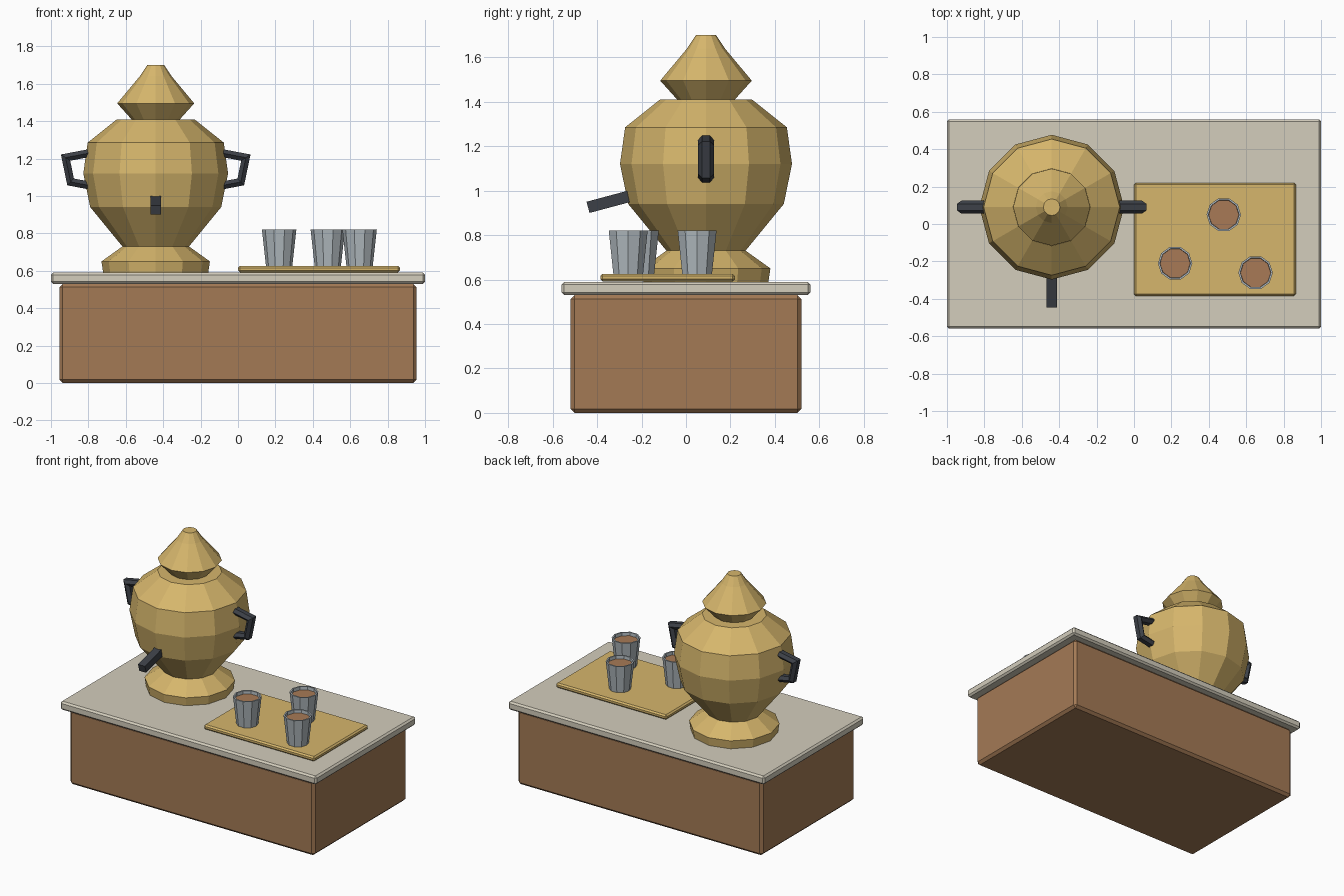
import bpy, bmesh, math
from mathutils import Matrix, Vector

if "Cube" in bpy.data.objects:
    bpy.data.objects.remove(bpy.data.objects["Cube"])


def material(name, rgb):
    m = bpy.data.materials.new(name)
    lin = [((c / 255 + 0.055) / 1.055) ** 2.4 for c in rgb]
    m.diffuse_color = (*lin, 1)
    m.use_nodes = True
    m.node_tree.nodes["Principled BSDF"].inputs["Base Color"].default_value = m.diffuse_color
    return m


BRASS = material("brass", (214, 182, 108))
STONE = material("pale stone", (211, 205, 188))
WOOD = material("brown wood", (164, 122, 85))
TEA = material("tea", (168, 122, 86))
STEEL = material("grey steel", (178, 187, 192))
BLACK = material("dark handle", (60, 64, 71))


def finish(name, bm, mat):
    bmesh.ops.recalc_face_normals(bm, faces=bm.faces)
    mesh = bpy.data.meshes.new(name)
    bm.to_mesh(mesh)
    bm.free()
    mesh.materials.append(mat)
    ob = bpy.data.objects.new(name, mesh)
    bpy.context.collection.objects.link(ob)
    return ob


def box(name, lo, hi, mat, bevel=0.0, tilt=0.0):
    """Box between two corners, tilted about x through its centre."""
    lo, hi = Vector(lo), Vector(hi)
    bm = bmesh.new()
    bmesh.ops.create_cube(bm, size=1, matrix=Matrix.Diagonal((*(hi - lo), 1)))
    ob = finish(name, bm, mat)
    ob.location = (lo + hi) / 2
    ob.rotation_euler.x = tilt
    if bevel:
        mod = ob.modifiers.new("bevel", 'BEVEL')
        mod.width, mod.segments = bevel, 1
    return ob


def skin(bm, rings):
    """Bridge successive vertex rings and cap both ends."""
    n = len(rings[0])
    for a, b in zip(rings, rings[1:]):
        for i in range(n):
            j = (i + 1) % n
            bm.faces.new((a[i], a[j], b[j], b[i]))
    bm.faces.new(rings[0][::-1])
    bm.faces.new(rings[-1])


def lathe(name, profile, sides, centre, mat):
    """Revolve (radius, z) points into a faceted solid."""
    bm = bmesh.new()
    rings = []
    for r, z in profile:
        rings.append([bm.verts.new((r * math.cos(2 * math.pi * i / sides),
                                    r * math.sin(2 * math.pi * i / sides), z))
                      for i in range(sides)])
    skin(bm, rings)
    ob = finish(name, bm, mat)
    ob.location = (*centre, 0)
    return ob


def bent_bar(name, path, half_wide, half_thick, centre, mat):
    """Six-sided bar mitred along an (x, z) path."""
    pts = [Vector(p) for p in path]
    bm = bmesh.new()
    rings = []
    for i, p in enumerate(pts):
        d0 = (p - pts[max(i - 1, 0)]).normalized()
        d1 = (pts[min(i + 1, len(pts) - 1)] - p).normalized()
        t = (d0 + d1).normalized()
        nrm = Vector((-t.y, t.x))
        mitre = 1 / max(0.5, t.dot(d1 if d1.length else d0))
        ring = []
        for k in range(6):
            a = math.pi * k / 3
            q = p + nrm * (math.sin(a) / math.sin(math.pi / 3) * half_thick * mitre)
            ring.append(bm.verts.new((q.x, math.cos(a) * half_wide, q.y)))
        rings.append(ring)
    skin(bm, rings)
    ob = finish(name, bm, mat)
    ob.location = (*centre, 0)
    return ob


# Counter
box("cabinet", (-0.955, -0.52, 0), (0.955, 0.52, 0.53), WOOD, 0.018)
box("countertop", (-1, -0.56, 0.53), (1, 0.56, 0.59), STONE, 0.012)

# Urn
URN = (-0.44, 0.09)
lathe("urn_body", [(0.28, 0.585), (0.29, 0.65), (0.178, 0.73), (0.35, 0.94),
                   (0.387, 1.12), (0.364, 1.285), (0.207, 1.41)], 12, URN, BRASS)
lathe("urn_lid", [(0.125, 1.405), (0.206, 1.495), (0.085, 1.64), (0.045, 1.70)],
      12, URN, BRASS)

# Side handles and spout
for side, label in ((-1, "left"), (1, "right")):
    path = [(side * x, z) for x, z in
            ((0.35, 1.23), (0.482, 1.205), (0.455, 1.075), (0.35, 1.055))]
    bent_bar(label + "_handle", path, 0.035, 0.021, URN, BLACK)
box("spout", (-0.467, -0.445, 0.93), (-0.413, -0.205, 0.982), BLACK,
    tilt=math.radians(15))

# Tray
box("tray", (0, -0.385, 0.592), (0.865, 0.22, 0.626), BRASS, 0.01)

# Cups, each an open tapered shell holding tea
for n, c in enumerate(((0.48, 0.05), (0.22, -0.21), (0.65, -0.26)), 1):
    lathe(f"cup_{n}", [(0.07, 0.622), (0.092, 0.82), (0.082, 0.82), (0.08, 0.79)],
          10, c, STEEL)
    lathe(f"tea_{n}", [(0.0795, 0.789), (0.081, 0.797)], 10, c, TEA)
